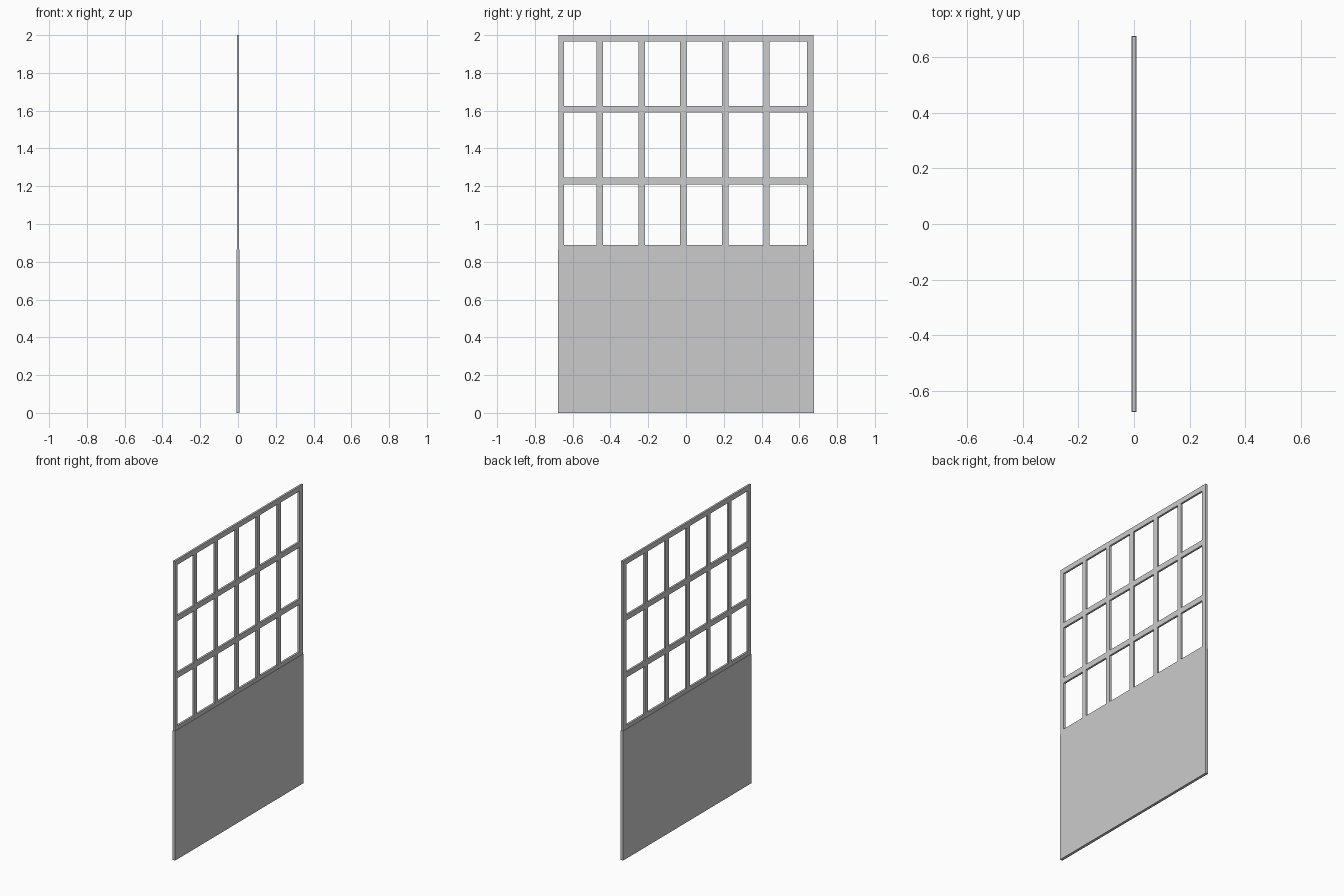
import bpy, bmesh

if "Cube" in bpy.data.objects:
    bpy.data.objects.remove(bpy.data.objects["Cube"])

HALF_W = 0.677
PANEL_TOP = 0.865


def make_object(name, bm):
    mesh = bpy.data.meshes.new(name)
    bm.to_mesh(mesh)
    bm.free()
    ob = bpy.data.objects.new(name, mesh)
    bpy.context.collection.objects.link(ob)
    return ob


# Solid lower panel
bm = bmesh.new()
bmesh.ops.create_cube(bm, size=1)
bmesh.ops.scale(bm, vec=(0.018, 2 * HALF_W, PANEL_TOP), verts=bm.verts)
bmesh.ops.translate(bm, vec=(0, 0, PANEL_TOP / 2), verts=bm.verts)
make_object("lower_panel", bm)

# Lattice: bar edges alternate bar / opening / bar in both directions
y_cuts = [-0.675, -0.647, -0.473, -0.440, -0.251, -0.218, -0.033, 0.003,
          0.190, 0.225, 0.411, 0.443, 0.640, 0.675]
z_cuts = [PANEL_TOP, 0.89, 1.208, 1.245, 1.59, 1.626, 1.966, 2.0]
THICK = 0.013

bm = bmesh.new()
grid = [[bm.verts.new((-THICK / 2, y, z)) for z in z_cuts] for y in y_cuts]
for i in range(len(y_cuts) - 1):
    for j in range(len(z_cuts) - 1):
        if i % 2 and j % 2:
            continue  # window opening
        bm.faces.new((grid[i][j], grid[i][j + 1],
                      grid[i + 1][j + 1], grid[i + 1][j]))

# Give the lattice its depth
ext = bmesh.ops.extrude_face_region(bm, geom=bm.faces[:], use_keep_orig=True)
moved = [g for g in ext["geom"] if isinstance(g, bmesh.types.BMVert)]
bmesh.ops.translate(bm, vec=(THICK, 0, 0), verts=moved)
bmesh.ops.recalc_face_normals(bm, faces=bm.faces)
make_object("window_lattice", bm)
